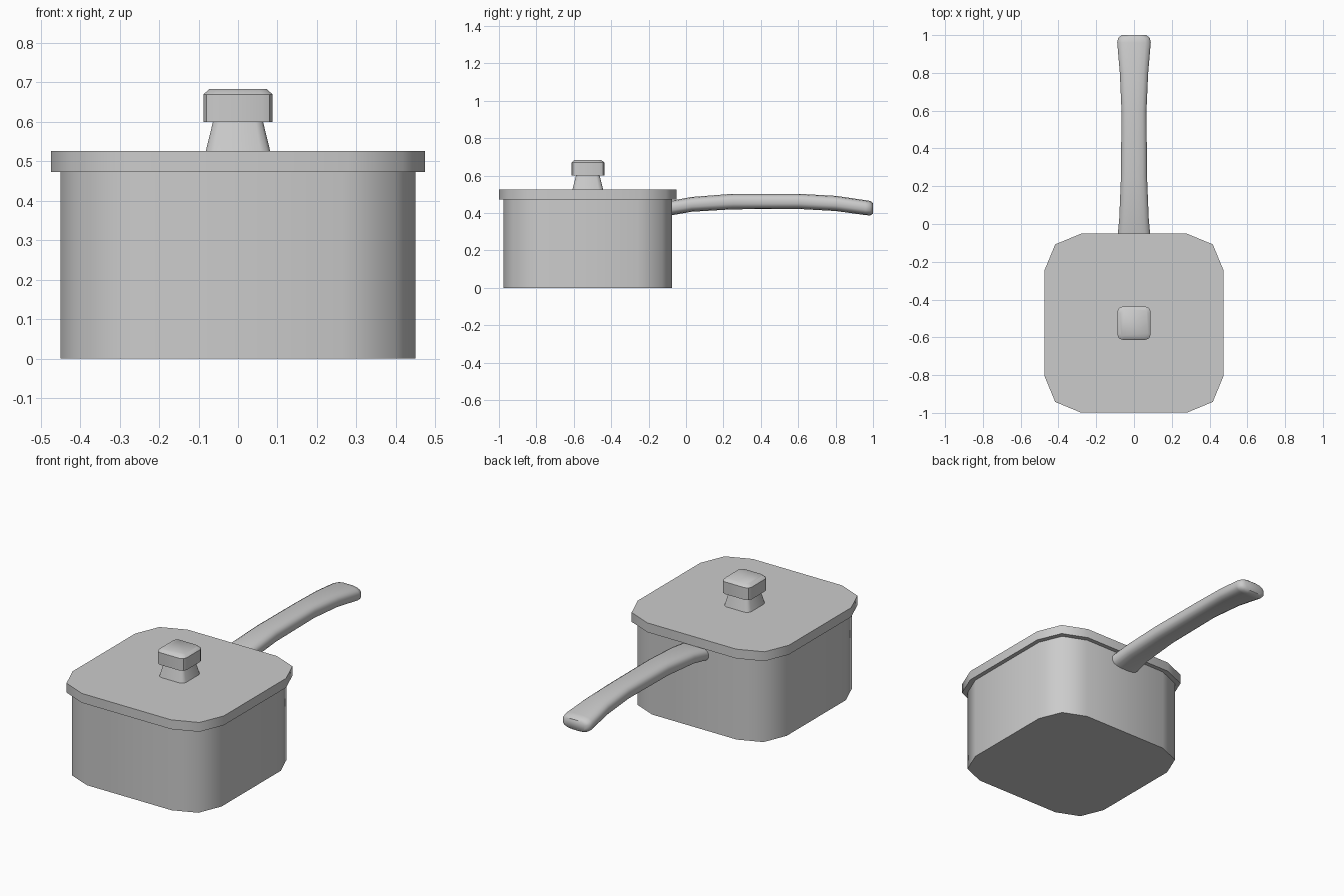
import bpy, bmesh
from math import cos, sin, pi, radians

cube = bpy.data.objects.get("Cube")
if cube:
    bpy.data.objects.remove(cube)

POT_Y = -0.525

grey = bpy.data.materials.new("grey metal")
grey.use_nodes = True
COLOUR = (0.6, 0.6, 0.6, 1)
grey.diffuse_color = COLOUR
grey.node_tree.nodes["Principled BSDF"].inputs["Base Color"].default_value = COLOUR


def loft(name, rings, angle):
    """Skin a list of equal-length rings and cap both ends."""
    bm = bmesh.new()
    loops = [[bm.verts.new(p) for p in ring] for ring in rings]
    n = len(loops[0])
    for a, b in zip(loops, loops[1:]):
        for i in range(n):
            j = (i + 1) % n
            bm.faces.new((a[i], a[j], b[j], b[i]))
    bm.faces.new(loops[0][::-1])
    bm.faces.new(loops[-1])
    bmesh.ops.recalc_face_normals(bm, faces=bm.faces)
    mesh = bpy.data.meshes.new(name)
    bm.to_mesh(mesh)
    bm.free()
    mesh.materials.append(grey)
    obj = bpy.data.objects.new(name, mesh)
    bpy.context.collection.objects.link(obj)
    bpy.ops.object.select_all(action='DESELECT')
    obj.select_set(True)
    bpy.context.view_layer.objects.active = obj
    bpy.ops.object.shade_smooth_by_angle(angle=radians(angle))
    return obj


def square(half, z, straight, mid):
    """Square ring with three-point corners, given as fractions of its half width."""
    corner = [(1, straight), (mid, mid), (straight, 1)]
    ring = []
    for c, s in ((1, 0), (0, 1), (-1, 0), (0, -1)):
        ring += [(half * (c * x - s * y), POT_Y + half * (s * x + c * y), z)
                 for x, y in corner]
    return ring


# Pot body and lid
loft("pot_body", [square(0.45, z, 0.59, 0.88) for z in (0, 0.475)], 50)
loft("lid", [square(0.474, z, 0.59, 0.88) for z in (0.473, 0.526)], 50)

# Lid knob: flared stem and bevelled cap
loft("knob_stem", [square(h, z, 0.7, 0.91)
                   for h, z in ((0.082, 0.524), (0.063, 0.602))], 50)
loft("knob_cap", [square(h, z, 0.7, 0.91)
                  for h, z in ((0.088, 0.6), (0.088, 0.669), (0.073, 0.683))], 40)


# Handle: rounded cross-sections along y
def section(y, half, low, high, n=16):
    ring = []
    for i in range(n):
        a = 2 * pi * (i + 0.5) / n
        x, z = (abs(f) ** 0.7 * (1 if f > 0 else -1) for f in (cos(a), sin(a)))
        ring.append((half * x, y, (low + high) / 2 + (high - low) / 2 * z))
    return ring


stations = [(-0.09, 0.09, 0.385, 0.464), (0.03, 0.079, 0.406, 0.486),
            (0.25, 0.07, 0.419, 0.503), (0.6, 0.067, 0.421, 0.503),
            (0.8, 0.076, 0.41, 0.492), (0.96, 0.09, 0.388, 0.469),
            (0.985, 0.085, 0.386, 0.465), (1.0, 0.065, 0.396, 0.453)]
loft("handle", [section(*s) for s in stations], 50)
